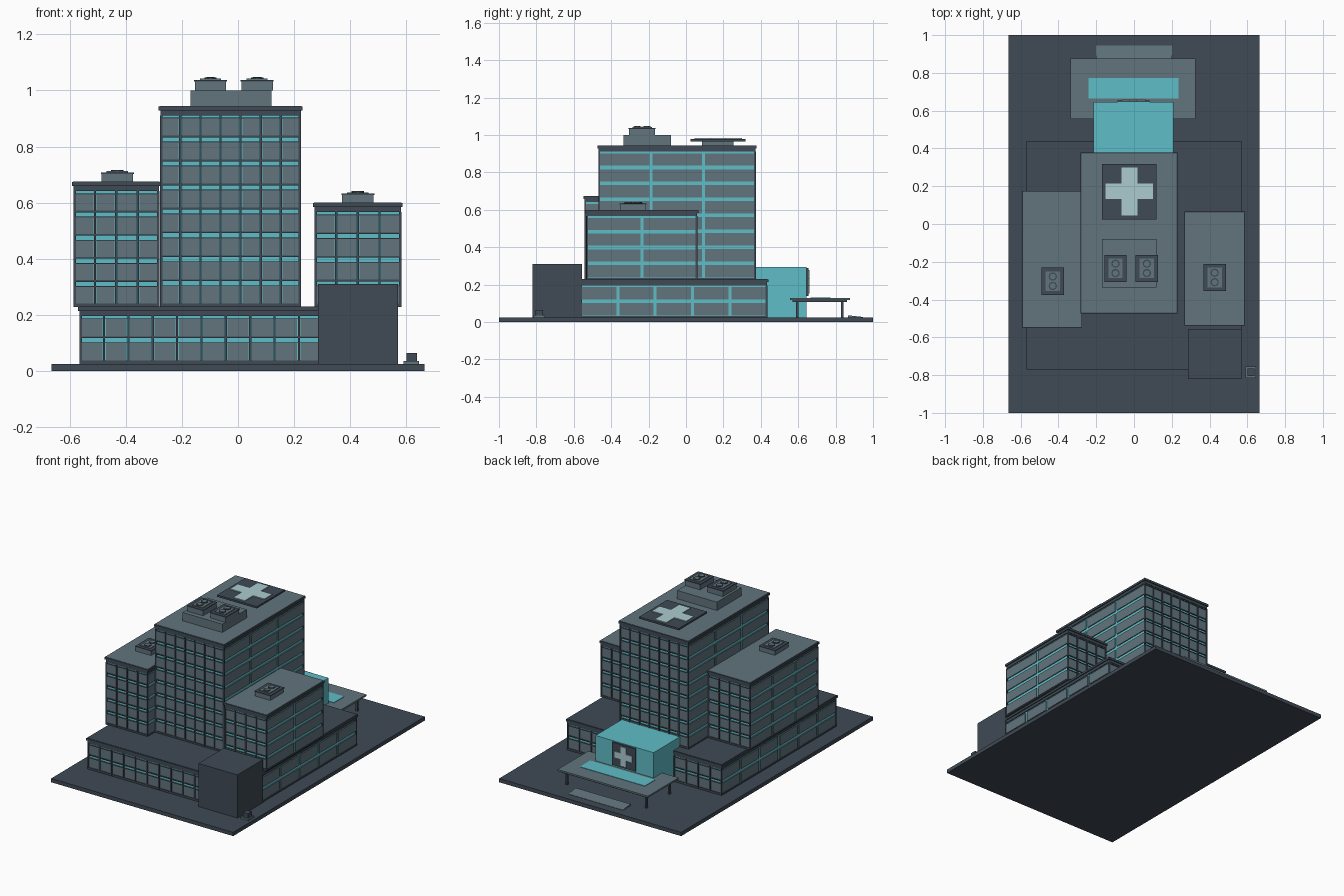
import bpy, bmesh
from mathutils import Matrix, Vector

cube = bpy.data.objects.get("Cube")
if cube:
    bpy.data.objects.remove(cube, do_unlink=True)


def material(name, rgb):
    m = bpy.data.materials.new(name)
    m.use_nodes = True
    m.diffuse_color = (*rgb, 1)
    m.node_tree.nodes["Principled BSDF"].inputs["Base Color"].default_value = (*rgb, 1)
    return m


SLATE = material("dark slate", (0.05, 0.068, 0.09))
GREY = material("blue grey", (0.12, 0.178, 0.203))
CYAN = material("cyan", (0.115, 0.51, 0.58))
PALE = material("pale aqua", (0.41, 0.6, 0.63))


def finish(name, bm, mat):
    mesh = bpy.data.meshes.new(name)
    bm.to_mesh(mesh)
    bm.free()
    mesh.materials.append(mat)
    obj = bpy.data.objects.new(name, mesh)
    bpy.context.collection.objects.link(obj)
    return obj


def boxes(name, mat, *spans):
    """One object made of boxes, each given as (x0, x1, y0, y1, z0, z1)."""
    bm = bmesh.new()
    for x0, x1, y0, y1, z0, z1 in spans:
        centre = Vector((x0 + x1, y0 + y1, z0 + z1)) / 2
        size = Matrix.Diagonal((x1 - x0, y1 - y0, z1 - z0, 1))
        bmesh.ops.create_cube(bm, size=1, matrix=Matrix.Translation(centre) @ size)
    return finish(name, bm, mat)


def discs(name, mat, radius, z0, z1, centres):
    bm = bmesh.new()
    for x, y in centres:
        bmesh.ops.create_cone(bm, cap_ends=True, segments=16, radius1=radius, radius2=radius,
                              depth=z1 - z0, matrix=Matrix.Translation((x, y, (z0 + z1) / 2)))
    return finish(name, bm, mat)


def block(name, x0, x1, y0, y1, z0, z1, cols, bays, floors, roof):
    """Office block: cyan core, grey panels, dark grid on front and back."""
    e = 0.006
    x0, x1, y0, y1 = x0 + e, x1 - e, y0 + e, y1 - e
    top = z1 - 0.034
    d = 0.006                      # core recess
    boxes(name + "_core", CYAN, (x0 + d, x1 - d, y0 + d, y1 - d, z0, top + 0.01))
    w, b, h = (x1 - x0) / cols, (y1 - y0) / bays, (top - z0) / floors
    panels, frames = [], []
    for f in range(floors):
        low, high = z0 + f * h + 0.011, z0 + (f + 1) * h - 0.009
        # front and back panes
        for c in range(cols):
            a = x0 + c * w
            for y in (y0 + 0.003, y1 - d):
                panels.append((a + 0.006, a + w - 0.006, y, y + 0.003, low, high))
        # side panels
        for s in range(bays):
            a = y0 + s * b
            for x in (x0, x1 - d):
                panels.append((x, x + d, a + 0.008, a + b - 0.008, low, high))
        # floor rails
        for y in (y0 - 0.001, y1 - d):
            frames.append((x0, x1, y, y + 0.007, low - 0.004, low + 0.002))
            frames.append((x0, x1, y, y + 0.007, high - 0.002, high + 0.001))
    # mullions
    for c in range(1, cols):
        a = x0 + c * w
        for y in (y0 - 0.002, y1 - d):
            frames.append((a - 0.004, a + 0.004, y, y + 0.008, z0, top))
    # corner posts
    for x in (x0 - 0.001, x1 - 0.008):
        for y in (y0 - 0.001, y1 - 0.008):
            frames.append((x, x + 0.009, y, y + 0.009, z0, top))
    boxes(name + "_panels", GREY, *panels)
    boxes(name + "_frames", SLATE, *frames)
    # plinth, fascia and overhanging roof edge
    boxes(name + "_cap", SLATE,
          (x0 - 0.001, x1 + 0.001, y0 - 0.001, y1 + 0.001, z0, z0 + 0.007),
          (x0, x1, y0, y1, top, z1 - 0.015),
          (x0 - e, x1 + e, y0 - e, y1 + e, z1 - 0.016, z1 - 0.002))
    boxes(name + "_roof", roof, (x0 - 0.002, x1 + 0.002, y0 - 0.002, y1 + 0.002, z1 - 0.004, z1))


def cooler(name, x, y, z):
    """Rooftop cooling unit with two fans."""
    def plate(part, mat, hx, hy, low, high):
        boxes(name + part, mat, (x - hx, x + hx, y - hy, y + hy, z + low, z + high))
    plate("_body", GREY, 0.056, 0.07, 0, 0.034)
    plate("_rim", SLATE, 0.059, 0.072, 0.032, 0.038)
    plate("_top", GREY, 0.038, 0.052, 0.036, 0.042)
    fans = [(x, y - 0.025), (x, y + 0.025)]
    discs(name + "_fans", SLATE, 0.022, z + 0.04, z + 0.046, fans)
    discs(name + "_fan_hubs", GREY, 0.015, z + 0.04, z + 0.047, fans)


# Ground and main blocks
boxes("ground_slab", SLATE, (-0.665, 0.665, -1, 1, 0, 0.025))
block("podium", -0.57, 0.57, -0.77, 0.44, 0.025, 0.23, 13, 6, 2, SLATE)
block("main_tower", -0.283, 0.23, -0.473, 0.378, 0.228, 0.945, 7, 3, 8, GREY)
block("right_tower", -0.592, -0.275, -0.548, 0.175, 0.228, 0.675, 4, 3, 5, GREY)
block("left_tower", 0.267, 0.587, -0.538, 0.066, 0.228, 0.6, 4, 2, 4, GREY)

# Service block and small cabinet
boxes("service_block", SLATE, (0.285, 0.57, -0.82, -0.555, 0.025, 0.31))
boxes("cabinet_base", GREY, (0.59, 0.645, -0.815, -0.755, 0.025, 0.036))
boxes("cabinet", SLATE, (0.6, 0.637, -0.805, -0.765, 0.036, 0.065))

# Rooftop equipment
boxes("plant_room", GREY, (-0.17, 0.12, -0.335, -0.08, 0.94, 1.0))
cooler("main_cooler_right", -0.098, -0.235, 1.0)
cooler("main_cooler_left", 0.068, -0.235, 1.0)
cooler("right_tower_cooler", -0.43, -0.303, 0.67)
cooler("left_tower_cooler", 0.427, -0.283, 0.595)

# Landing pad with cross
boxes("pad_support", GREY, (-0.11, 0.06, 0.085, 0.255, 0.94, 0.968))
boxes("landing_pad", SLATE, (-0.17, 0.12, 0.025, 0.318, 0.966, 0.978))
boxes("pad_cross", PALE,
      (-0.066, 0.018, 0.045, 0.3, 0.977, 0.983),
      (-0.152, 0.1, 0.132, 0.215, 0.977, 0.983))

# Entrance hall at the back
boxes("entrance_hall", CYAN, (-0.215, 0.21, 0.37, 0.645, 0.025, 0.295))
boxes("entrance_sign", SLATE, (-0.088, 0.082, 0.64, 0.655, 0.14, 0.29))
boxes("sign_cross", PALE,
      (-0.023, 0.017, 0.654, 0.66, 0.153, 0.279),
      (-0.066, 0.06, 0.654, 0.66, 0.196, 0.236))

# Canopy
boxes("canopy", GREY, (-0.335, 0.325, 0.556, 0.876, 0.117, 0.128))
boxes("canopy_underside", SLATE, (-0.32, 0.31, 0.57, 0.862, 0.108, 0.118))
boxes("canopy_skylight", CYAN, (-0.24, 0.235, 0.665, 0.772, 0.126, 0.131))
boxes("canopy_posts", SLATE,
      *[(x - 0.006, x + 0.006, y - 0.006, y + 0.006, 0.025, 0.11)
        for x in (-0.295, 0.285) for y in (0.595, 0.835)])

# Entrance ramp, sloping down at its outer edge
ramp = boxes("entrance_ramp", GREY, (-0.2, 0.2, 0.865, 0.945, 0.025, 0.036))
for v in ramp.data.vertices:
    if v.co.y > 0.9 and v.co.z > 0.03:
        v.co.z = 0.027
